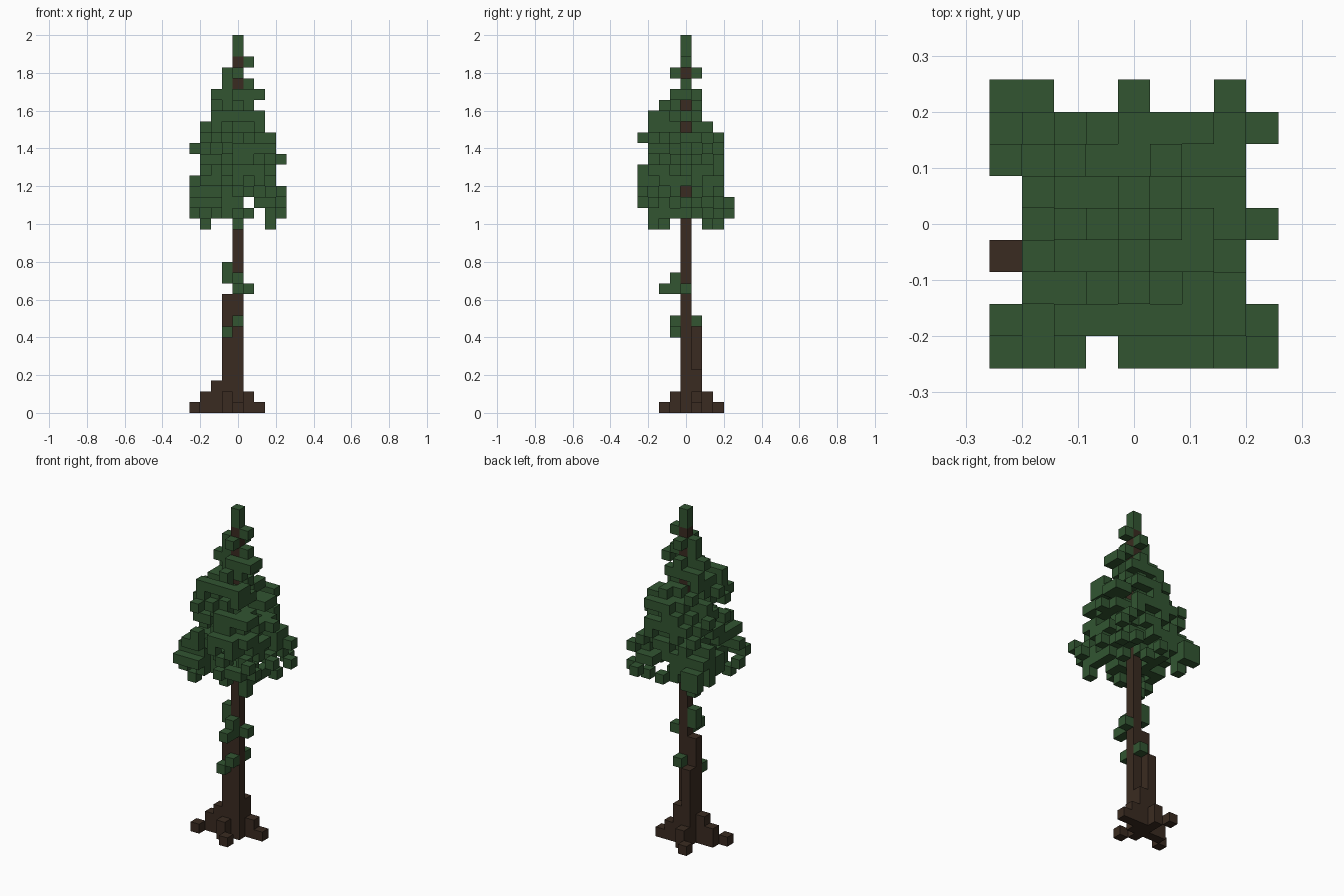
import bpy, bmesh, random
from mathutils import Vector

random.seed(11)
CELL = 2 / 35          # edge of one block; the tree is 35 blocks tall

default = bpy.data.objects.get("Cube")
if default:
    bpy.data.objects.remove(default, do_unlink=True)


def material(name, rgb):
    mat = bpy.data.materials.new(name)
    mat.use_nodes = True
    colour = (*rgb, 1)
    mat.diffuse_color = colour
    bsdf = mat.node_tree.nodes["Principled BSDF"]
    bsdf.inputs["Base Color"].default_value = colour
    bsdf.inputs["Roughness"].default_value = 1
    return mat


bark = material("dark bark", (0.042, 0.024, 0.015))
needles = material("needle green", (0.032, 0.091, 0.031))


def column(x, y, low, high):
    return {(x, y, z) for z in range(low, high)}


# Trunk: a full-height core with two thinner buttresses
trunk = column(0, 0, 0, 33) | column(-1, 0, 0, 11)
trunk |= column(-1, 1, 0, 8) | column(0, 1, 0, 4)

# Roots: stepped arms spreading diagonally to single blocks on the ground
roots = set()
for x, y, height in [(-2, 0, 3), (-3, 0, 2), (-4, -1, 1), (-1, 2, 2), (-2, 3, 1),
                     (1, 1, 2), (2, 1, 1), (-1, -1, 2), (0, -2, 1)]:
    roots |= column(x, y, 0, height)

# Sprigs growing on the lower trunk
sprigs = {(-1, -1, 7), (0, -1, 8), (0, 1, 8), (0, -1, 11), (0, -2, 11),
          (1, 0, 11), (0, -1, 12), (-1, 0, 12), (-1, 0, 13)}

# Drooping tips below the crown, one long branch end, and the sparse top
tips = {(-3, -3, 17), (3, -3, 17), (0, -2, 17), (3, 2, 17), (-3, 3, 17), (-2, -4, 25)}
top = {(-1, 0, 30), (1, 0, 30), (-1, 0, 31), (0, -1, 31), (0, 1, 31),
       (1, 0, 32), (0, 0, 33), (0, 0, 34)}

# Crown layers from the bottom: x range, y range, diagonal reach
layers = [(-4, 4, -3, 4, 8), (-4, 4, -4, 4, 8), (-4, 4, -4, 3, 8), (-4, 3, -4, 3, 7),
          (-3, 3, -4, 3, 6), (-3, 4, -3, 3, 5), (-4, 3, -3, 3, 6), (-3, 3, -3, 3, 5),
          (-3, 2, -3, 2, 5), (-2, 2, -3, 1, 5), (-2, 1, -2, 1, 3), (-2, 2, -1, 1, 3)]

# Where branch ends reach the outermost ring
ring = {(-4, 4), (-3, 4), (0, 4), (3, 4), (-4, 3), (4, 3), (-4, 2), (4, 0),
        (-4, -3), (4, -3), (-4, -4), (-3, -4), (-2, -4)}
ring |= {(x, -4) for x in range(5)}
open_to_trunk = {20, 26, 28}      # layers where the trunk shows on the left side
gaps = {(2, 18), (1, 19)}         # openings through the crown, as (x, layer)


def crown_layer(level, below, x0, x1, y0, y1, reach):
    allowed = []
    for x in range(x0, x1 + 1):
        for y in range(y0, y1 + 1):
            outer = max(abs(x), abs(y)) == 4
            if (x, y) == (0, 0) or (x, level) in gaps or abs(x) + abs(y) > reach:
                continue
            if outer and (x, y) not in ring:
                continue
            if level in open_to_trunk and y == 0 and x > 0:
                continue
            allowed.append((x, y))
    # Blocks seldom stack, which keeps the foliage ragged
    kept = set()
    for x, y in allowed:
        outer = max(abs(x), abs(y)) == 4
        chance = 0.8 if outer else 0.56
        if (x, y, level - 1) in below:
            chance *= 0.6
        if random.random() < chance:
            kept.add((x, y))
    # Fill every row and column, and hide the trunk from the front and left
    groups = [[c for c in allowed if c[axis] == value]
              for axis in (0, 1) for value in range(-4, 5)]
    groups.append([c for c in allowed if c[0] == 0 and c[1] < 0])
    groups.append([c for c in allowed if c[1] == 0 and c[0] > 0])
    for group in groups:
        if group and not kept.intersection(group):
            kept.add(random.choice(group))
    return {(x, y, level) for x, y in kept}


crown = tips | top
for number, layer in enumerate(layers):
    crown |= crown_layer(18 + number, crown, *layer)

wood = trunk | roots
filled = wood | crown | sprigs


def block_object(name, cells, mat):
    """Joins the exposed faces of unit blocks into one mesh."""
    bm = bmesh.new()
    for cell in sorted(cells):
        centre = Vector((cell[0], cell[1], cell[2] + 0.5))
        for axis in range(3):
            for sign in (-1, 1):
                neighbour = list(cell)
                neighbour[axis] += sign
                if tuple(neighbour) in filled:
                    continue
                n, u, v = Vector(), Vector(), Vector()
                n[axis] = sign / 2
                u[(axis + 1) % 3] = 0.5
                v[(axis + 2) % 3] = sign / 2
                corners = (-u - v, u - v, u + v, v - u)
                bm.faces.new([bm.verts.new((centre + n + c) * CELL) for c in corners])
    bmesh.ops.remove_doubles(bm, verts=bm.verts, dist=CELL / 100)
    mesh = bpy.data.meshes.new(name)
    bm.to_mesh(mesh)
    bm.free()
    mesh.materials.append(mat)
    obj = bpy.data.objects.new(name, mesh)
    bpy.context.collection.objects.link(obj)


block_object("trunk", trunk, bark)
block_object("roots", roots, bark)
block_object("trunk_sprigs", sprigs, needles)
block_object("crown", crown, needles)
